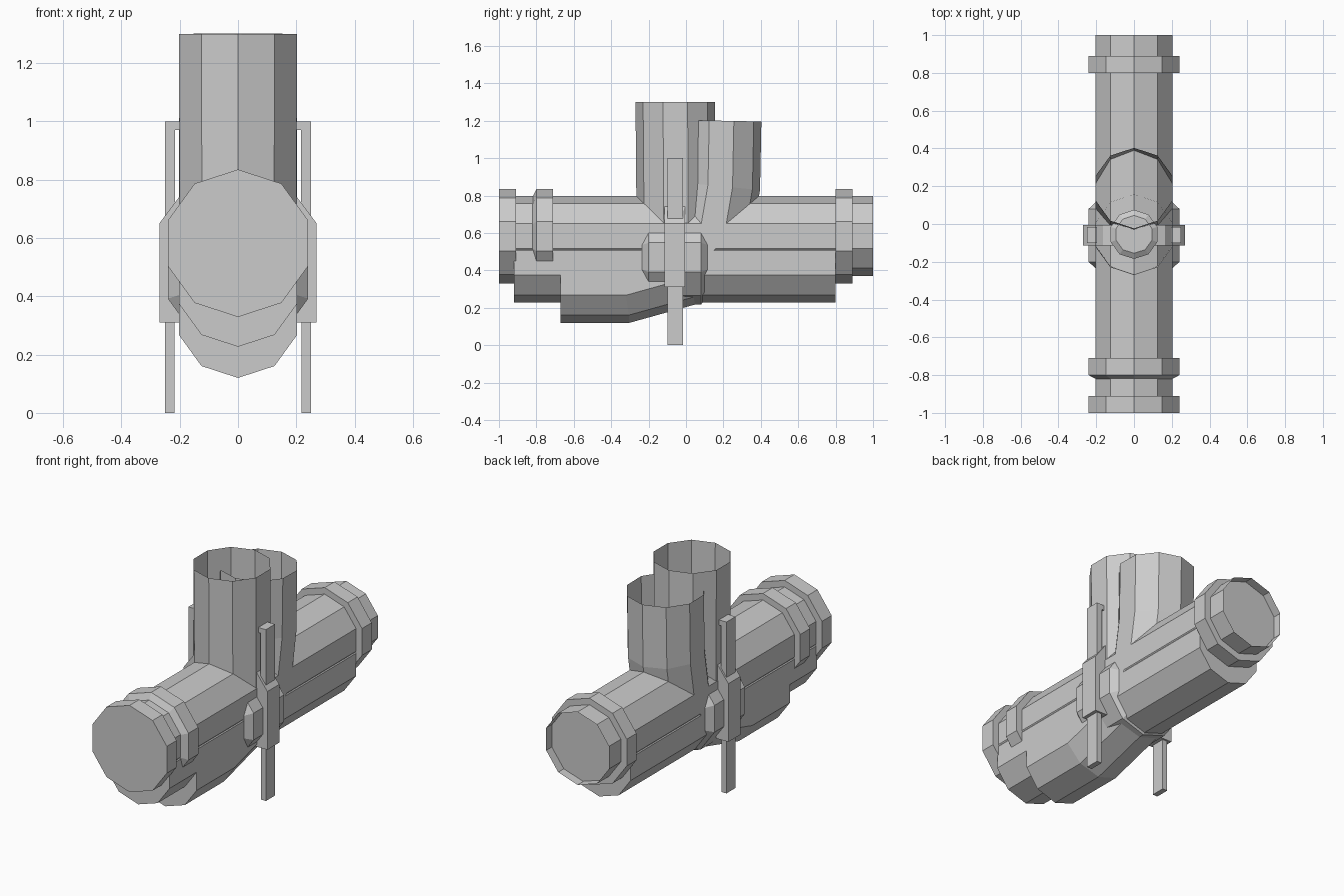
import bpy, bmesh, math
from mathutils import Vector

if "Cube" in bpy.data.objects:
    bpy.data.objects.remove(bpy.data.objects["Cube"])

SIDES = 10


def finish(bm, name):
    bmesh.ops.recalc_face_normals(bm, faces=bm.faces)
    me = bpy.data.meshes.new(name)
    bm.to_mesh(me)
    bm.free()
    ob = bpy.data.objects.new(name, me)
    bpy.context.collection.objects.link(ob)
    return ob


def sweep(name, pts, cap_start=True, cap_end=True):
    """Ten-sided pipe through (y, z, radius) points in the x = 0 plane, mitred at bends."""
    bm = bmesh.new()
    p = [Vector((0, y, z)) for y, z, r in pts]
    segs = [(b - a).normalized() for a, b in zip(p, p[1:])]
    rings = []
    for i, (y, z, r) in enumerate(pts):
        near = segs[max(i - 1, 0):i + 1]
        t = sum(near, Vector()).normalized()
        n = Vector((0, -t.z, t.y)) / t.dot(near[0])
        ring = []
        for k in range(SIDES):
            a = 2 * math.pi * k / SIDES
            ring.append(bm.verts.new(p[i] + r * (math.sin(a) * Vector((1, 0, 0)) + math.cos(a) * n)))
        rings.append(ring)
    for a, b in zip(rings, rings[1:]):
        for k in range(SIDES):
            j = (k + 1) % SIDES
            bm.faces.new((a[k], a[j], b[j], b[k]))
    if cap_start:
        bm.faces.new(rings[0])
    if cap_end:
        bm.faces.new(rings[-1])
    return finish(bm, name)


def along_y(name, z, prof, **caps):
    return sweep(name, [(y, z, r) for y, r in prof], **caps)


def box(name, lo, hi):
    bm = bmesh.new()
    bmesh.ops.create_cube(bm, size=1)
    for v in bm.verts:
        v.co = Vector([(l + h) / 2 + c * (h - l) for l, h, c in zip(lo, hi, v.co)])
    return finish(bm, name)


R, RC = 0.213, 0.253
ZU, ZL = 0.584, 0.44

# Upper main pipe, open at the back with a recessed plug
along_y("upper_pipe", ZU, [(-1, R), (1, R)], cap_end=False)
along_y("back_plug", ZU, [(0.9, R - 0.002), (0.95, R - 0.002)], cap_start=False)

# Collars on the upper pipe
along_y("front_end_collar", 0.582, [(-1, RC), (-0.91, RC)])
along_y("front_inner_collar", 0.582, [(-0.82, R), (-0.80, RC), (-0.71, RC)])
along_y("back_collar", 0.582, [(0.8, RC), (0.89, RC)])

# Lower main pipe and its chamfered middle collar
along_y("lower_pipe", ZL, [(-0.92, R), (0.8, R)])
along_y("middle_collar", 0.47, [(-0.235, R), (-0.2, RC), (0.08, RC), (0.115, R)])

# Underside pipe bending up into the rear riser, open at the top
sweep("bent_riser_pipe", [(-0.67, 0.333, R), (-0.33, 0.333, R), (0.0, 0.425, R),
                          (0.14, 0.6, R), (0.183, 0.85, R), (0.19, 1.2, R)], cap_end=False)

# Front riser, open at the top, with a small nozzle at its base
sweep("front_riser_pipe", [(-0.053, 0.5, R - 0.003), (-0.057, 1.3, R)], cap_end=False)
sweep("inner_nozzle", [(-0.055, 0.6, 0.13), (-0.055, 0.85, 0.13), (-0.055, 0.87, 0.1)])

# Arched strap over the pipes
half = [(0.27, 0.31), (0.27, 0.65), (0.165, 0.79), (0, 0.845)]
inner = [(-0.19, 0.31), (-0.19, 0.62), (0.19, 0.62), (0.19, 0.31)]
outline = half + [(-x, z) for x, z in half[-2::-1]] + inner
bm = bmesh.new()
face = bm.faces.new([bm.verts.new((x, -0.115, z)) for x, z in outline])
ext = bmesh.ops.extrude_face_region(bm, geom=[face], use_keep_orig=True)
bmesh.ops.translate(bm, vec=(0, 0.11, 0),
                    verts=[g for g in ext["geom"] if isinstance(g, bmesh.types.BMVert)])
finish(bm, "strap")

# Side struts: leg below, post above with a lip touching the riser
for side, s in (("left", -1), ("right", 1)):
    for part, x0, x1, z0, z1 in (("leg", 0.218, 0.25, 0, 0.35),
                                 ("post", 0.216, 0.25, 0.6, 1.0),
                                 ("post_lip", 0.195, 0.22, 0.97, 1.0)):
        a, b = sorted((x0 * s, x1 * s))
        box(f"{side}_{part}", (a, -0.1, z0), (b, -0.016, z1))
